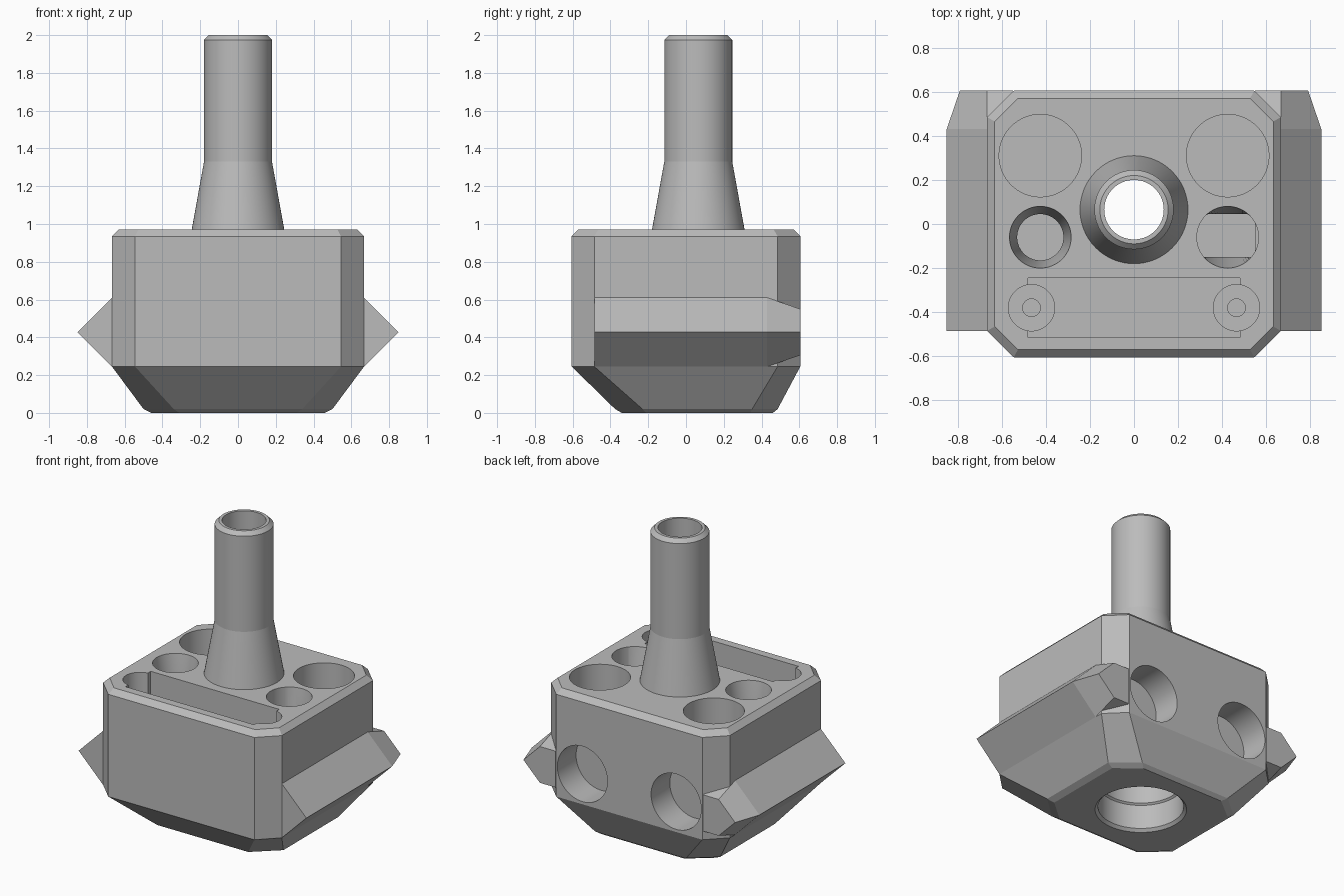
import bpy, bmesh, math
from mathutils import Matrix

if "Cube" in bpy.data.objects:
    bpy.data.objects.remove(bpy.data.objects["Cube"])

grey = bpy.data.materials.new("plain grey")
grey.use_nodes = True
grey.diffuse_color = (0.5, 0.5, 0.5, 1)
grey.node_tree.nodes["Principled BSDF"].inputs["Base Color"].default_value = grey.diffuse_color


def finish(name, bm):
    bmesh.ops.recalc_face_normals(bm, faces=bm.faces[:])
    mesh = bpy.data.meshes.new(name)
    bm.to_mesh(mesh)
    bm.free()
    mesh.materials.append(grey)
    obj = bpy.data.objects.new(name, mesh)
    bpy.context.collection.objects.link(obj)
    return obj


def loft(name, rings):
    """Skin a stack of equal-sized rings and cap both ends."""
    bm = bmesh.new()
    loops = [[bm.verts.new(p) for p in ring] for ring in rings]
    for a, b in zip(loops, loops[1:]):
        for i in range(len(a)):
            j = (i + 1) % len(a)
            bm.faces.new((a[i], a[j], b[j], b[i]))
    bm.faces.new(loops[0])
    bm.faces.new(loops[-1])
    return finish(name, bm)


def circle(r, x, y, z, n=64):
    return [(x + r * math.cos(i * math.tau / n), y + r * math.sin(i * math.tau / n), z)
            for i in range(n)]


def lathe(name, profile, x, y):
    return loft(name, [circle(r, x, y, z) for r, z in profile])


def octagon(x, front, back, cx, cf, cb, z):
    """Rectangle with cut corners: cx along x, cf / cb along y."""
    return [(x - cx, front, z), (x, front + cf, z), (x, back - cb, z), (x - cx, back, z),
            (cx - x, back, z), (-x, back - cb, z), (-x, front + cf, z), (cx - x, front, z)]


def box(name, x0, x1, y0, y1, z0, z1):
    return loft(name, [[(x0, y0, z), (x1, y0, z), (x1, y1, z), (x0, y1, z)] for z in (z0, z1)])


def cut(target, cutter):
    mod = target.modifiers.new("cut", 'BOOLEAN')
    mod.operation, mod.solver, mod.object = 'DIFFERENCE', 'EXACT', cutter
    bpy.context.view_layer.objects.active = target
    bpy.ops.object.modifier_apply(modifier=mod.name)
    bpy.data.objects.remove(cutter)


def smooth(obj):
    bpy.ops.object.select_all(action='DESELECT')
    obj.select_set(True)
    bpy.context.view_layer.objects.active = obj
    bpy.ops.object.shade_smooth_by_angle(angle=math.radians(9))


TOP = 0.97
STEM_Y = 0.065

# Body block with cut corners, chamfered top and tapered underside
body = loft("body", [
    octagon(0.46, -0.34, 0.46, 0.15, 0.13, 0.12, 0),
    octagon(0.5, -0.375, 0.485, 0.16, 0.145, 0.135, 0.02),
    octagon(0.667, -0.605, 0.605, 0.122, 0.12, 0.12, 0.245),
    octagon(0.667, -0.605, 0.605, 0.122, 0.12, 0.12, 0.935),
    octagon(0.632, -0.57, 0.57, 0.105, 0.105, 0.105, TOP)])

# Central bore, wide at the bottom and narrow under the stem
cut(body, lathe("bore_cutter", [
    (0.29, -0.01), (0.262, 0.018), (0.262, 0.18), (0.25, 0.19), (0.25, 0.5),
    (0.135, 0.8), (0.135, 1.1)], 0, STEM_Y))

# Front slot with rounded end pockets
cut(body, box("slot_cutter", -0.48, 0.48, -0.515, -0.245, 0.72, 1.1))

for s in (-1, 1):
    # Slot end pockets and their screw holes
    cut(body, lathe("pocket_cutter", [(0.04, 0.5), (0.04, 0.68), (0.105, 0.6801), (0.105, 1.1)],
                    s * 0.465, -0.38))
    # Large flat-bottomed top sockets
    cut(body, lathe("socket_cutter", [(0.187, 0.71), (0.187, 1.1)], s * 0.425, 0.31))
    # Round sockets in the back wall
    back = lathe("back_cutter", [(0.187, -0.1), (0.187, 0.2)], 0, 0)
    back.data.transform(Matrix.Translation((s * 0.35, 0.605, 0.45)) @ Matrix.Rotation(math.pi / 2, 4, 'X'))
    cut(body, back)

# Funnel hole on the right side
cut(body, lathe("funnel_cutter", [(0.105, 0.5), (0.105, 0.72), (0.14, TOP), (0.14, 1.1)],
                -0.425, -0.06))

# Left hole narrows in y only, from a circle to a flat-sided slot
slot_ring = [(x, max(-0.15, min(0.045, y)), 0.5) for x, y, z in circle(0.14, 0.425, -0.06, 0)]
cut(body, loft("oval_cutter", [
    slot_ring, [(x, y, 0.72) for x, y, z in slot_ring],
    circle(0.14, 0.425, -0.06, TOP), circle(0.14, 0.425, -0.06, 1.1)]))
smooth(body)

# Hollow stem with flared foot and bevelled rim
stem = lathe("stem", [(0.245, TOP - 0.01), (0.245, TOP), (0.18, 1.33), (0.18, 1.975), (0.155, 2)],
             0, STEM_Y)
cut(stem, lathe("stem_cutter", [(0.135, 0.9), (0.135, 2.1)], 0, STEM_Y))
smooth(stem)


# Side ridges with a tapered back end
def ridge_section(s, y, inset):
    return [(s * 0.55, y, 0.61 - inset), (s * 0.667, y, 0.61 - inset),
            (s * (0.85 - inset), y, 0.427), (s * 0.667, y, 0.245 + inset),
            (s * 0.55, y, 0.245 + inset)]


for s, side in ((-1, "right"), (1, "left")):
    loft(side + "_ridge", [ridge_section(s, -0.485, 0), ridge_section(s, 0.43, 0),
                           ridge_section(s, 0.605, 0.06)])
